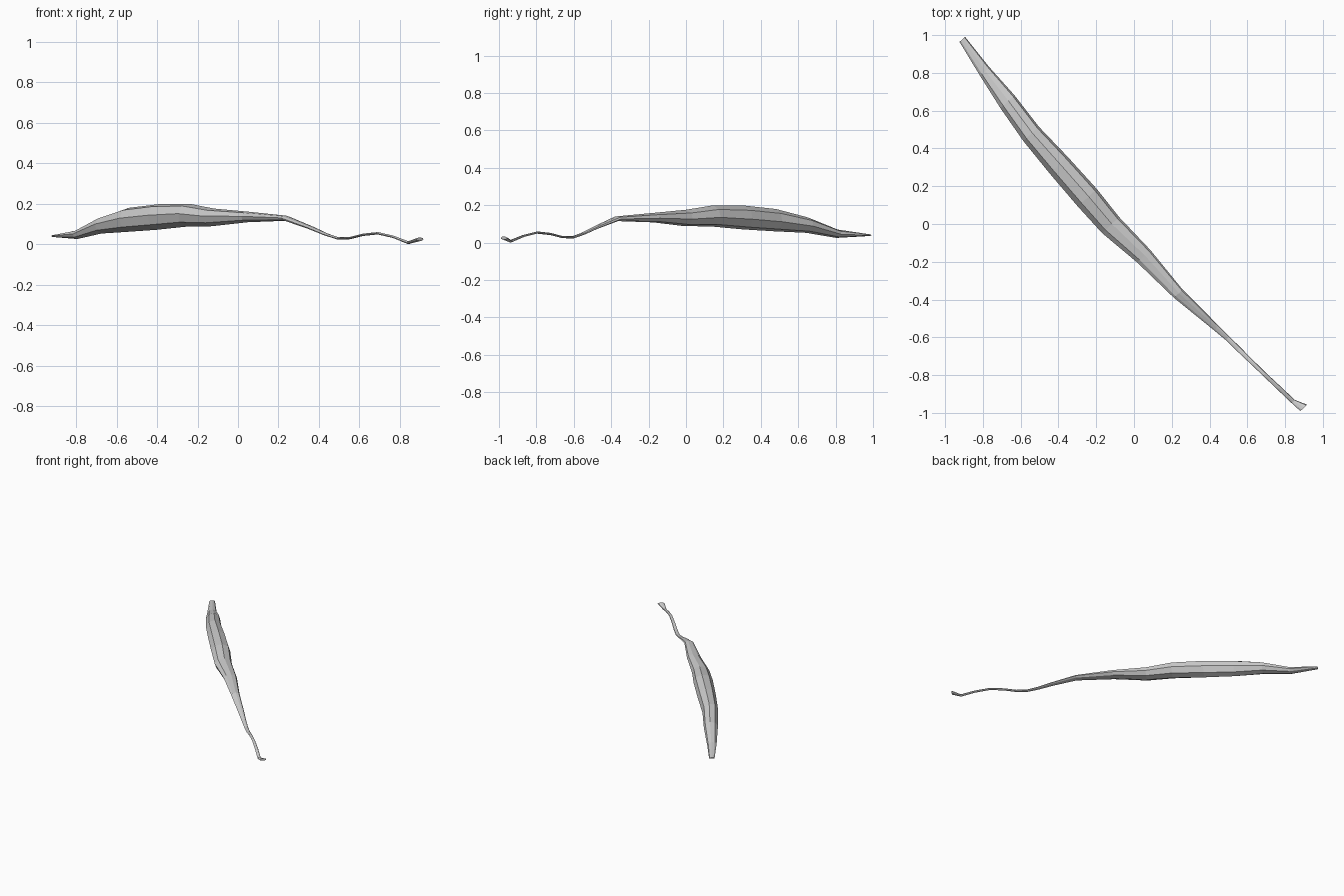
import bpy, bmesh, math

# Stations along the diagonal axis: distance, right edge, left edge, bottom z, top z
STATIONS = [
    (-1.335, .021, -.019, .035, .045),
    (-1.13, .006, -.062, .025, .070),
    (-.93, .002, -.100, .052, .135),
    (-.72, -.017, -.130, .060, .180),
    (-.50, -.014, -.145, .070, .198),
    (-.27, -.017, -.155, .086, .200),
    (-.08, -.032, -.157, .088, .176),
    (.16, -.030, -.127, .108, .160),
    (.43, -.048, -.112, .115, .141),
    (.60, -.042, -.088, .072, .088),
    (.70, -.039, -.074, .041, .054),
    (.78, -.036, -.064, .022, .034),
    (.86, -.033, -.060, .024, .035),
    (.95, -.030, -.054, .040, .052),
    (1.053, -.026, -.048, .048, .060),
    (1.16, -.018, -.042, .030, .041),
    (1.26, -.012, -.036, .000, .014),
    (1.325, .019, -.031, .016, .033),
]
SIDES = 8
PHASE = math.radians(-8)          # slight roll of the octagon
DX, DY = .6816, .7317             # axis direction in plan


def ring(bm, t, right, left, bottom, top):
    verts = []
    for i in range(SIDES):
        a = PHASE + math.tau * i / SIDES
        n = (right + left) / 2 + (right - left) / 2 * math.cos(a)
        z = (bottom + top) / 2 + (top - bottom) / 2 * math.sin(a)
        verts.append(bm.verts.new((DX * t + DY * n, -DY * t + DX * n, z)))
    return verts


# Tapered body with its wavy thin tail, lofted through the rings
bm = bmesh.new()
rings = [ring(bm, *s) for s in STATIONS]
for a, b in zip(rings, rings[1:]):
    for i in range(SIDES):
        j = (i + 1) % SIDES
        bm.faces.new((a[i], a[j], b[j], b[i]))
bm.faces.new(rings[0])
bm.faces.new(rings[-1])
bmesh.ops.recalc_face_normals(bm, faces=bm.faces)
mesh = bpy.data.meshes.new("tapered_body")
bm.to_mesh(mesh)
bm.free()
bpy.context.collection.objects.link(bpy.data.objects.new("tapered_body", mesh))
